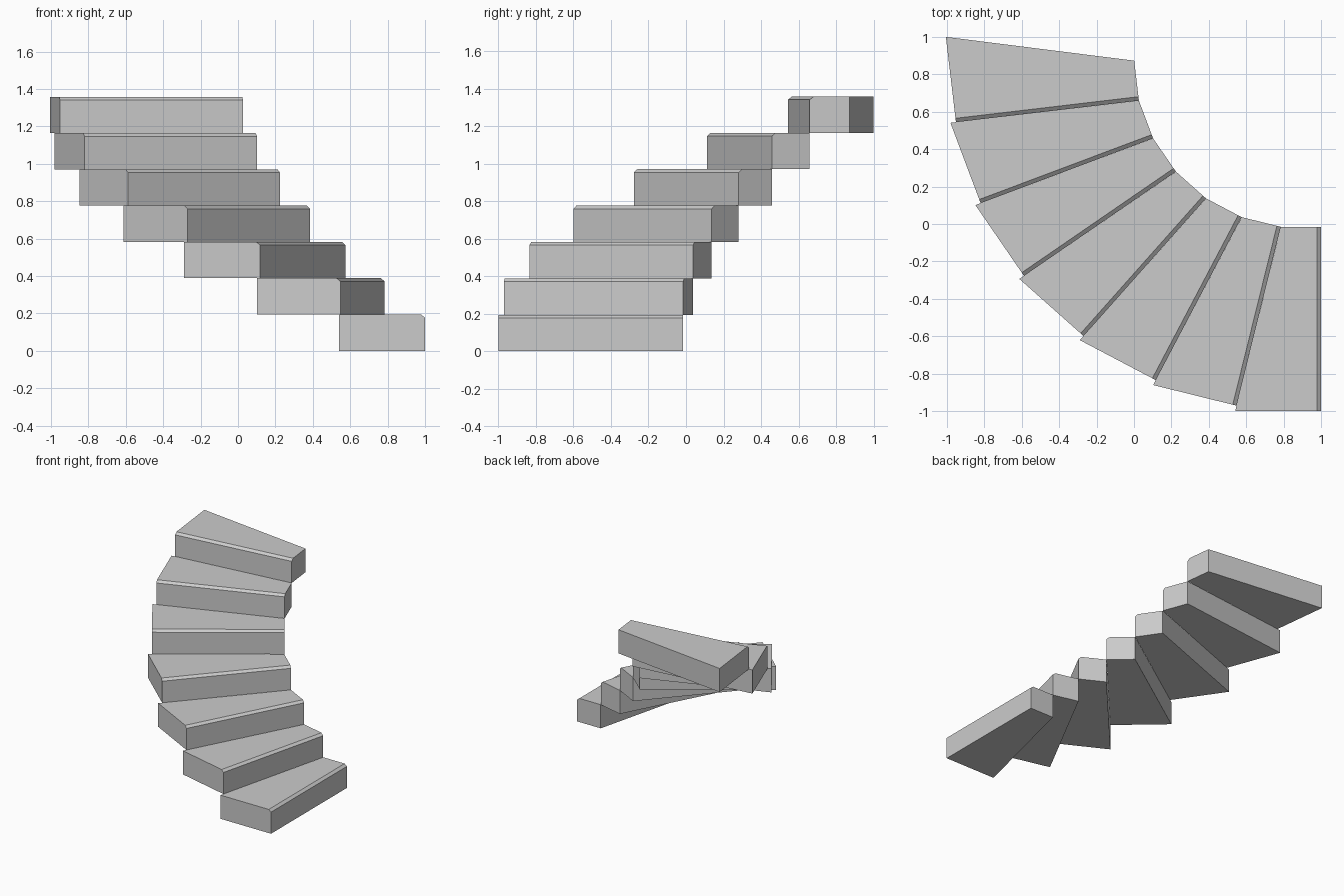
import bpy
from mathutils import Matrix, Vector
from math import radians

if "Cube" in bpy.data.objects:
    bpy.data.objects.remove(bpy.data.objects["Cube"])

STEPS, RISE, TURN = 7, 0.194, radians(13.88)
CENTRE = Vector((0.8925, 0.87, 0))      # axis of the winding flight
INNER_Y, OUTER_Y = -0.015, -1.0
CHAMFER_X, CHAMFER_Z = 0.021, 0.017


def section(y, back_x):
    """Side profile of a step with a chamfered nosing, at depth y."""
    pts = [(1, 0), (1, RISE - CHAMFER_Z), (1 - CHAMFER_X, RISE), (back_x, RISE), (back_x, 0)]
    return [Vector((x, y, z)) for x, z in pts]


def make_step(i):
    """Wedge-shaped tread lofted between inner and outer profiles, turned into place."""
    move = (Matrix.Translation(CENTRE + Vector((0, 0, i * RISE)))
            @ Matrix.Rotation(-TURN * i, 4, 'Z') @ Matrix.Translation(-CENTRE))
    verts = [move @ p for p in section(OUTER_Y, 0.541) + section(INNER_Y, 0.785)]
    n = 5
    faces = [(k, (k + 1) % n, n + (k + 1) % n, n + k) for k in range(n)]
    faces += [tuple(reversed(range(n))), tuple(range(n, 2 * n))]
    mesh = bpy.data.meshes.new(f"step_{i + 1}")
    mesh.from_pydata(verts, [], [tuple(reversed(f)) for f in faces])
    obj = bpy.data.objects.new(f"step_{i + 1}", mesh)
    bpy.context.collection.objects.link(obj)
    # consistent outward normals
    import bmesh
    bm = bmesh.new()
    bm.from_mesh(mesh)
    bmesh.ops.recalc_face_normals(bm, faces=bm.faces)
    bm.to_mesh(mesh)
    bm.free()


# Winding flight of steps
for i in range(STEPS):
    make_step(i)
